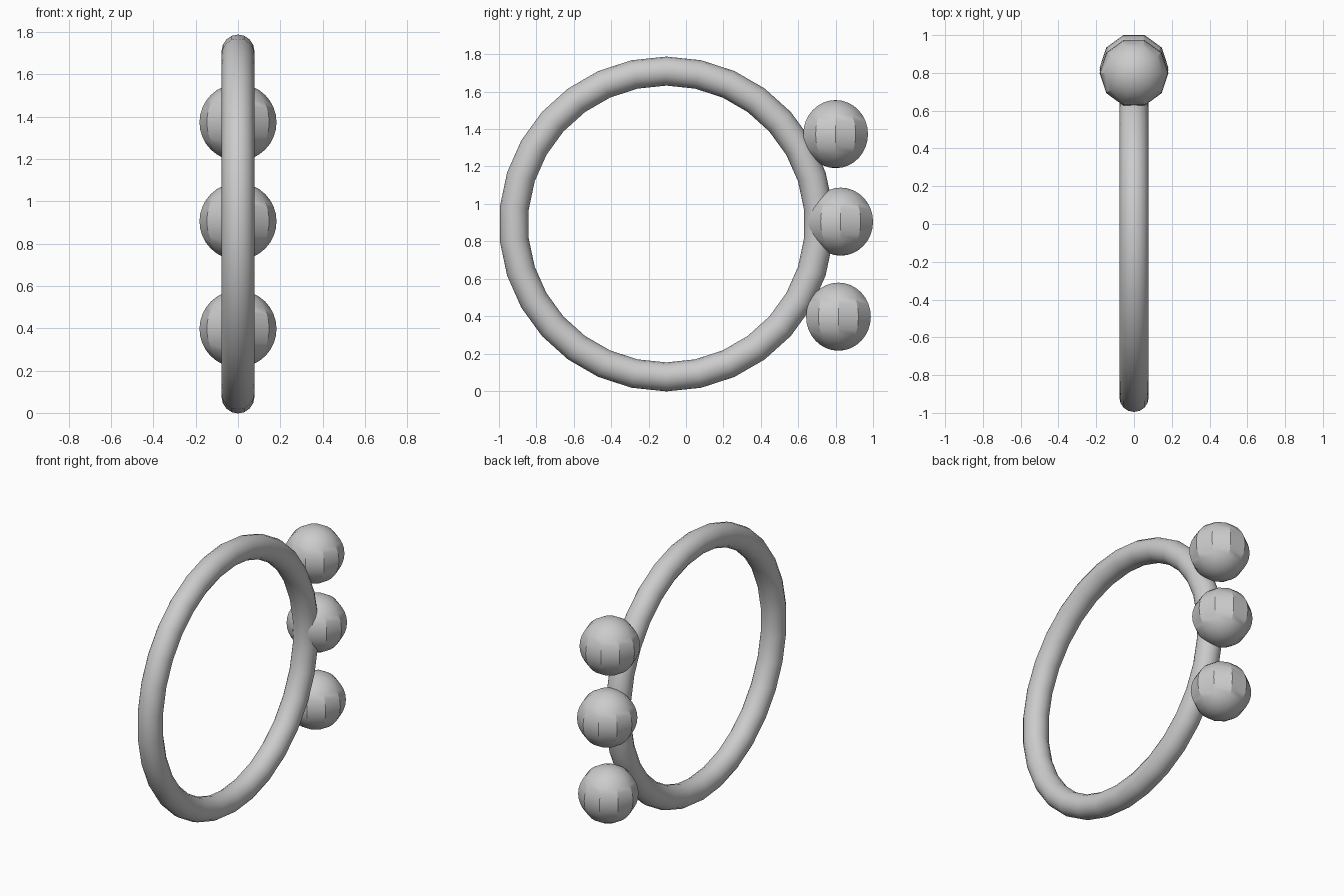
import bpy
import math

cube = bpy.data.objects.get("Cube")
if cube:
    bpy.data.objects.remove(cube, do_unlink=True)

# Single plain material
grey = bpy.data.materials.new("plain_grey")
grey.use_nodes = True
colour = (0.6, 0.6, 0.6, 1.0)
grey.diffuse_color = colour
grey.node_tree.nodes["Principled BSDF"].inputs["Base Color"].default_value = colour


def finish(name):
    obj = bpy.context.object
    obj.name = name
    obj.data.materials.append(grey)
    bpy.ops.object.shade_smooth_by_angle(angle=math.radians(30))


# Upright ring band
bpy.ops.mesh.primitive_torus_add(
    major_segments=30, minor_segments=16, major_radius=0.8175, minor_radius=0.0775,
    location=(0, -0.105, 0.8925), rotation=(0, math.pi / 2, math.pi))
finish("ring_band")

# Three beads along the back of the band: y, z
beads = {"upper_bead": (0.80, 1.373), "middle_bead": (0.827, 0.905), "lower_bead": (0.815, 0.397)}
for name, (y, z) in beads.items():
    # Ten sides, with a corner on each x side and a flat side to front and back
    bpy.ops.mesh.primitive_uv_sphere_add(segments=10, ring_count=16, radius=0.182, location=(0, y, z))
    bpy.context.object.rotation_euler.z = math.pi / 2 if abs(
        max(v.co.x for v in bpy.context.object.data.vertices) - 0.182) > 0.003 else 0
    finish(name)
